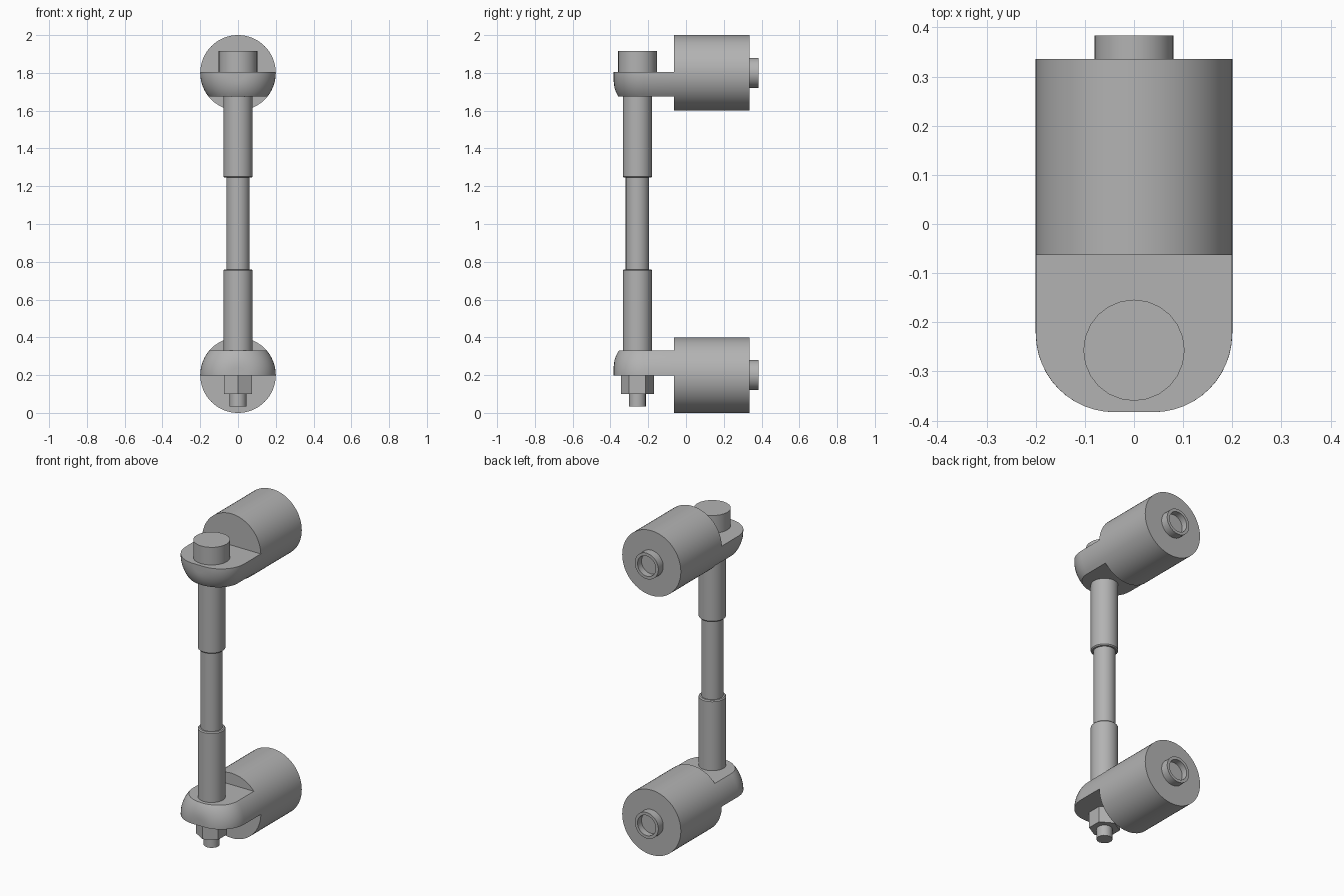
import bpy, bmesh, math
from mathutils import Matrix, Vector

old = bpy.data.objects.get("Cube")
if old:
    bpy.data.objects.remove(old, do_unlink=True)

# Single grey metal
metal = bpy.data.materials.new("grey_metal")
metal.use_nodes = True
grey = (0.45, 0.45, 0.45, 1)
metal.diffuse_color = grey
metal.node_tree.nodes["Principled BSDF"].inputs["Base Color"].default_value = grey

PIN_Y = -0.257


def lathe(profile, steps):
    """Revolve (radius, height) points about z."""
    bm = bmesh.new()
    verts = [bm.verts.new((r, 0, h)) for r, h in profile]
    edges = [bm.edges.new(pair) for pair in zip(verts, verts[1:])]
    bmesh.ops.spin(bm, geom=verts + edges, cent=(0, 0, 0), axis=(0, 0, 1),
                   angle=math.tau, steps=steps, use_duplicate=False)
    bmesh.ops.remove_doubles(bm, verts=bm.verts, dist=0.0001)
    return bm


def finish(bm, name, location, smooth=True):
    bmesh.ops.recalc_face_normals(bm, faces=bm.faces)
    mesh = bpy.data.meshes.new(name)
    bm.to_mesh(mesh)
    bm.free()
    mesh.materials.append(metal)
    obj = bpy.data.objects.new(name, mesh)
    obj.location = location
    bpy.context.collection.objects.link(obj)
    if smooth:
        bpy.ops.object.select_all(action="DESELECT")
        obj.select_set(True)
        bpy.context.view_layer.objects.active = obj
        bpy.ops.object.shade_smooth_by_angle(angle=math.radians(32))
    return obj


def upright(name, radius, low, high, steps=32, chamfer=0.0, smooth=True):
    """Solid pin part on the vertical axis, with optional chamfered ends."""
    c = chamfer
    profile = [(0, low), (radius - c, low), (radius, low + c),
               (radius, high - c), (radius - c, high), (0, high)]
    if not c:
        profile = [(0, low), (radius, low), (radius, high), (0, high)]
    bm = lathe(profile, steps)
    if not smooth:  # put corners on the y axis
        bm.transform(Matrix.Rotation(math.pi / 2, 4, "Z"))
    finish(bm, name, (0, PIN_Y, 0), smooth)


lay_down = Matrix.Rotation(-math.pi / 2, 4, "X")  # z axis becomes +y

# Barrel and sliced lug at each end
for level, z, low, high in (("upper", 1.8, -0.126, 0.006),
                            ("lower", 0.2, -0.001, 0.129)):
    # Barrel with a hollow boss on its back face
    bm = lathe([(0, -0.063), (0.2, -0.063), (0.2, 0.336), (0.08, 0.336),
                (0.08, 0.384), (0.062, 0.384), (0.062, 0.345), (0, 0.345)], 64)
    bm.transform(lay_down)
    finish(bm, level + "_barrel", (0, 0, z))

    # Lug: filleted round bar cut to a flat slab
    fillet = [(0.04 + 0.16 * math.sin(a), -0.223 - 0.16 * math.cos(a))
              for a in (math.pi / 2 * i / 12 for i in range(13))]
    bm = lathe([(0, -0.383)] + fillet + [(0.2, -0.06), (0, -0.06)], 64)
    bm.transform(lay_down)
    for height, side in ((low, -1), (high, 1)):
        geom = bm.verts[:] + bm.edges[:] + bm.faces[:]
        cut = bmesh.ops.bisect_plane(bm, geom=geom, plane_co=(0, 0, height),
                                     plane_no=Vector((0, 0, side)), clear_outer=True)
        rim = [e for e in cut["geom_cut"] if isinstance(e, bmesh.types.BMEdge)]
        bmesh.ops.contextual_create(bm, geom=rim)
    finish(bm, level + "_lug", (0, 0, z))

# Pin stack, top to bottom
upright("bolt_head", 0.103, 1.80, 1.915, 24)
upright("upper_sleeve", 0.077, 1.245, 1.69, 32, 0.006)
upright("rod", 0.062, 0.74, 1.26, 24)
upright("lower_sleeve", 0.077, 0.315, 0.76, 32, 0.006)
upright("hex_nut", 0.087, 0.10, 0.205, 6, smooth=False)
upright("bolt_tip", 0.045, 0.034, 0.11, 16)
